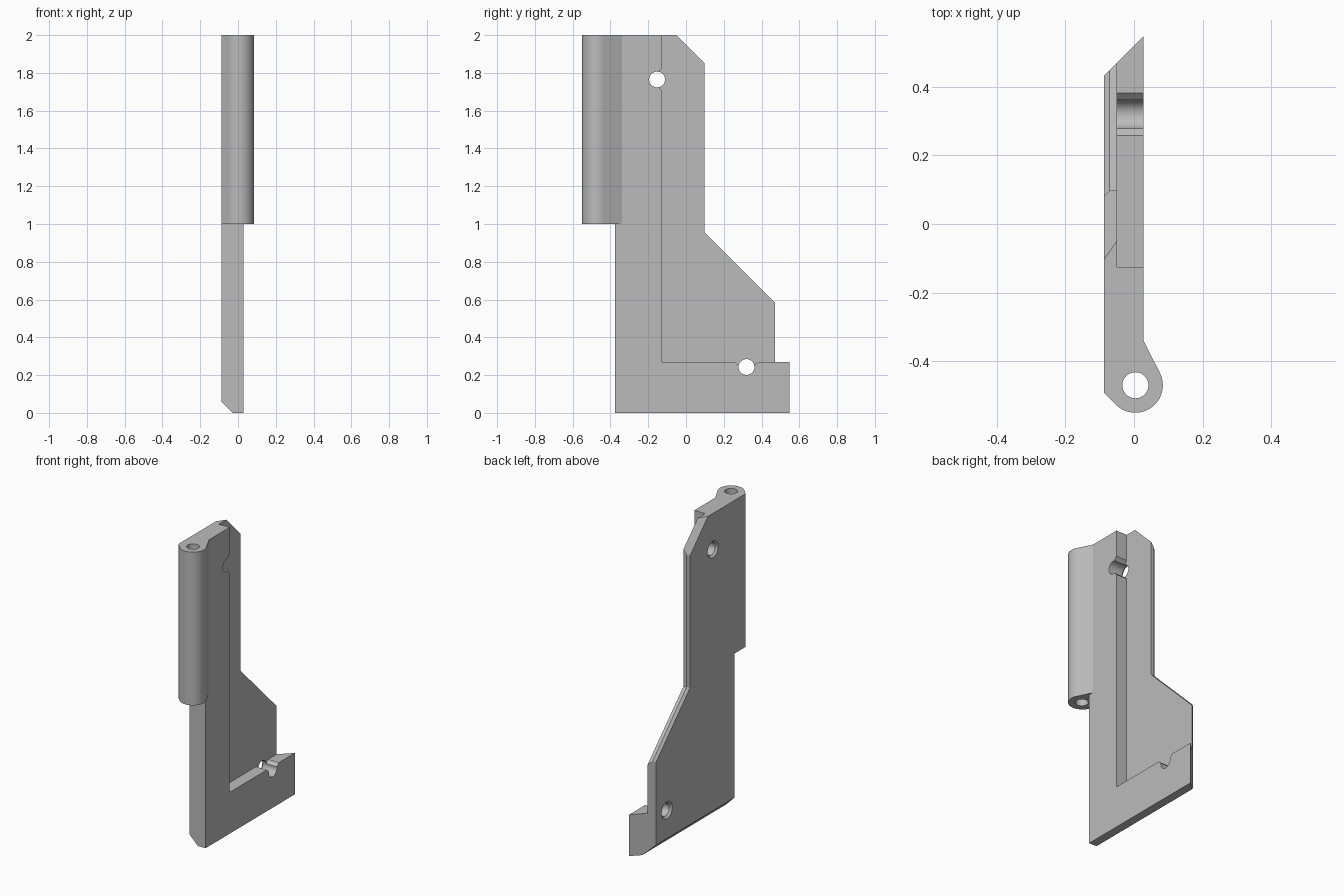
import bpy, bmesh, math
from mathutils import Vector

cube = bpy.data.objects.get("Cube")
if cube:
    bpy.data.objects.remove(cube)

grey = bpy.data.materials.new("plain_grey")
grey.use_nodes = True
grey.diffuse_color = (0.5, 0.5, 0.5, 1)
grey.node_tree.nodes["Principled BSDF"].inputs["Base Color"].default_value = (0.5, 0.5, 0.5, 1)

BACK, STEP, FACE = -0.087, -0.05, 0.028   # x of outer side, recess floor, raised side
FRONT, TOP = -0.375, 2.0
HOLE_R = 0.042
HOLES = [(-0.153, 1.765), (0.32, 0.243)]   # y, z of the cross holes


def loft(name, rings):
    """Solid skinned through rings that have matching points."""
    bm = bmesh.new()
    loops = [[bm.verts.new(p) for p in ring] for ring in rings]
    for a, b in zip(loops, loops[1:]):
        for i in range(len(a)):
            j = (i + 1) % len(a)
            bm.faces.new((a[i], a[j], b[j], b[i]))
    bm.faces.new(loops[0])
    bm.faces.new(loops[-1])
    bmesh.ops.recalc_face_normals(bm, faces=bm.faces)
    mesh = bpy.data.meshes.new(name)
    bm.to_mesh(mesh)
    bm.free()
    mesh.materials.append(grey)
    ob = bpy.data.objects.new(name, mesh)
    bpy.context.collection.objects.link(ob)
    return ob


def arc(cx, cy, r, start, end, steps):
    angles = [math.radians(start + (end - start) * i / steps) for i in range(steps + 1)]
    return [(cx + r * math.cos(a), cy + r * math.sin(a)) for a in angles]


def cut(target, cutter):
    mod = target.modifiers.new("cut", "BOOLEAN")
    mod.operation, mod.solver, mod.object = "DIFFERENCE", "EXACT", cutter
    bpy.context.view_layer.objects.active = target
    bpy.ops.object.modifier_apply(modifier=mod.name)
    bpy.data.objects.remove(cutter)


def smooth(ob):
    bpy.ops.object.select_all(action="DESELECT")
    ob.select_set(True)
    bpy.context.view_layer.objects.active = ob
    bpy.ops.object.shade_smooth_by_angle(angle=math.radians(25))


def bottom(x):
    return max(0, -0.028 - x)


def end(x):
    return 0.52 + x


# Thin back plate with bevelled outer edges
def plate_ring(x):
    small = max(0, -0.072 - x)
    v, e = 0.097 - small, end(x)
    low = 1.055 - small * math.sqrt(2)
    high = 1.95 - max(0, STEP - x) * math.sqrt(2)
    pts = [(FRONT, bottom(x)), (e, bottom(x)), (e, low - e), (v, low - v),
           (v, high - v), (high - TOP, TOP), (FRONT, TOP)]
    return [(x, y, z) for y, z in pts]


plate = loft("back_plate", [plate_ring(x) for x in (BACK, -0.072, STEP)])

# Countersunk cross holes
for y, z in HOLES:
    sections = [(BACK - 0.01, 0.065), (BACK + 0.013, HOLE_R), (STEP + 0.05, HOLE_R)]
    cut(plate, loft("hole_cutter", [[(x, a, b) for a, b in arc(y, z, r, 0, 350, 35)]
                                    for x, r in sections]))
smooth(plate)

# Raised L-shaped frame with flared half-round notches
notch = [(0.062, 0.027)] + arc(0, 0, HOLE_R, 10, -190, 20) + [(-0.062, 0.027)]
upper, lower = HOLES
notches = [(lower[0] + a, lower[1] + b) for a, b in notch]
notches += [(-0.126, 0.27)]
notches += [(upper[0] + b, upper[1] - a) for a, b in notch]


def frame_ring(x):
    pts = [(FRONT, bottom(x)), (end(x), bottom(x)), (end(x), 0.27)]
    pts += notches + [(-0.126, TOP), (FRONT, TOP)]
    return [(x, y, z) for y, z in pts]


smooth(loft("raised_frame", [frame_ring(x) for x in (STEP, -0.028, FACE)]))

# Hinge knuckle with a vertical pin bore
cx, cy = 0.004, -0.47
profile = [(FACE, FRONT), (BACK, FRONT), (BACK, -0.492)]
profile += arc(cx, cy, 0.08, 225, 386, 32) + [(FACE, -0.34)]
knuckle = loft("hinge_knuckle", [[(x, y, z) for x, y in profile] for z in (1.0, TOP)])
cut(knuckle, loft("bore_cutter", [[(x, y, z) for x, y in arc(cx, cy, 0.038, 0, 350, 35)]
                                  for z in (0.9, 2.1)]))
smooth(knuckle)
